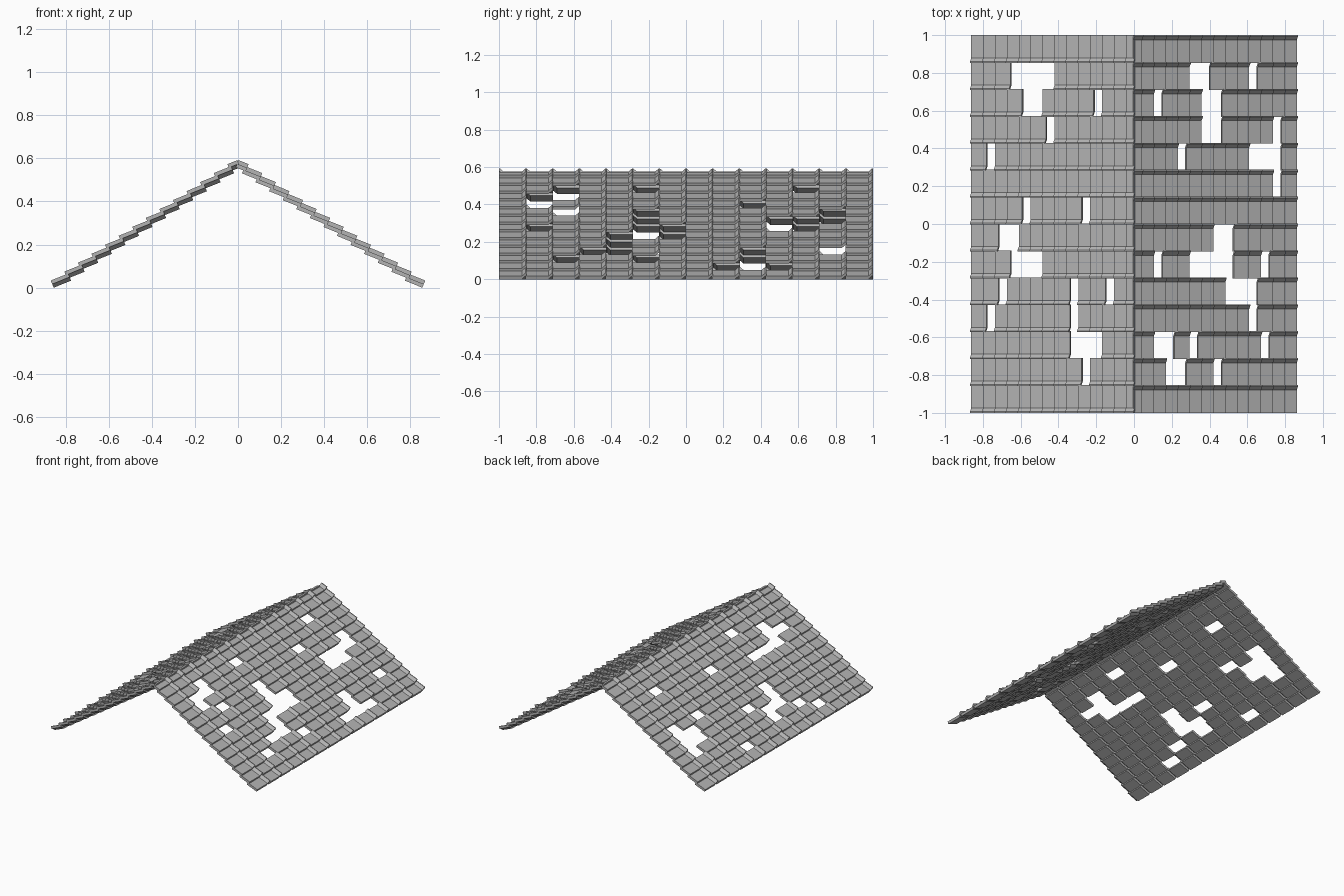
import bpy, bmesh, math
from mathutils import Vector

cube = bpy.data.objects.get("Cube")
if cube:
    bpy.data.objects.remove(cube, do_unlink=True)

COLUMNS, ROWS = 14, 13
COL_PITCH, ROW_PITCH, RISE = 0.1425, 0.063, 0.0415
EAVE = 0.855
TILT = math.radians(22)
THICK = 0.018

grey = bpy.data.materials.new("tile grey")
grey.use_nodes = True
colour = (0.45, 0.45, 0.45, 1)
grey.diffuse_color = colour
grey.node_tree.nodes["Principled BSDF"].inputs["Base Color"].default_value = colour

# Tile cross-section: flat pan with a raised lip along one edge
TOP = [(0, 0), (0.122, 0), (0.141, 0.018), (0.1475, 0.018)]
SECTION = [(y, n + THICK) for y, n in TOP] + [(y, n) for y, n in reversed(TOP)]

# Missing tiles, as column (counted from the back): rows (counted from the eave)
RIGHT_GAPS = {1: [3, 7, 8], 2: [6, 7, 11], 3: [1, 6, 7], 4: [1, 2, 3, 9], 5: [1],
              7: [5, 6], 8: [2, 5, 6, 7, 8, 11], 9: [3, 4, 5], 10: [3],
              11: [2, 8, 10, 11], 12: [6, 9, 10]}
LEFT_GAPS = {1: [3, 4, 5, 6], 2: [4, 5, 10], 3: [6], 4: [1], 6: [4, 9], 7: [2, 3],
             8: [3, 4, 5], 9: [2, 8, 11], 10: [1, 8], 11: [8, 9, 10], 12: [9]}


def add_tile(bm, side, row, column, length):
    """Extrude one tile up the slope; side -1 is the half-turned slope."""
    step = COLUMNS - 1 - column if side > 0 else column
    rings = []
    for s in (0, length):
        ring = []
        for y, n in SECTION:
            x = EAVE - row * ROW_PITCH - s * math.cos(TILT) + n * math.sin(TILT)
            z = row * RISE + s * math.sin(TILT) + n * math.cos(TILT)
            ring.append(bm.verts.new(Vector((side * x, side * (step * COL_PITCH - 1 + y), z))))
        rings.append(ring)
    low, high = rings
    count = len(SECTION)
    for i in range(count):
        j = (i + 1) % count
        bm.faces.new((low[i], low[j], high[j], high[i]))
    # End caps, one quad per strip of the section
    for ring in rings:
        for i in range(len(TOP) - 1):
            bm.faces.new((ring[i], ring[i + 1], ring[count - 2 - i], ring[count - 1 - i]))


def build(name, side, rows, gaps, length):
    bm = bmesh.new()
    for row in rows:
        for column in range(COLUMNS):
            if row not in gaps.get(column, []):
                add_tile(bm, side, row, column, length)
    bmesh.ops.recalc_face_normals(bm, faces=bm.faces)
    mesh = bpy.data.meshes.new(name)
    bm.to_mesh(mesh)
    bm.free()
    mesh.materials.append(grey)
    bpy.context.collection.objects.link(bpy.data.objects.new(name, mesh))


# Two tiled slopes, then the short ridge tiles that close the top
for label, side, gaps in (("plus_x", 1, RIGHT_GAPS), ("minus_x", -1, LEFT_GAPS)):
    build("roof_slope_" + label, side, range(ROWS), gaps, 0.087)
    build("ridge_tiles_" + label, side, [ROWS], {}, 0.05)
